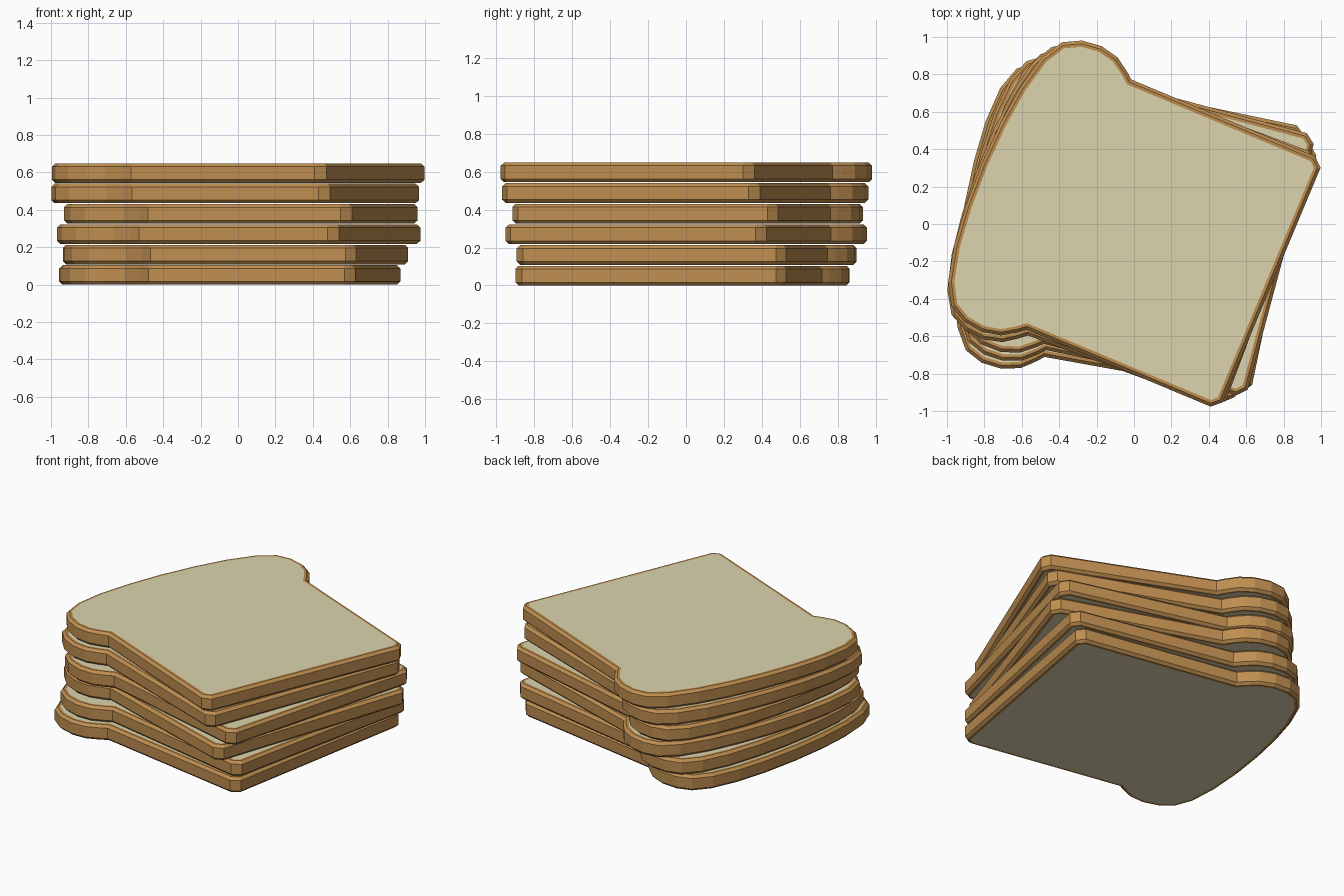
import bpy, bmesh
from math import radians

if "Cube" in bpy.data.objects:
    bpy.data.objects.remove(bpy.data.objects["Cube"])

HEIGHT, PITCH, CHAMFER, RIM = 0.104, 0.1088, 0.017, 0.016


def material(name, color):
    m = bpy.data.materials.new(name)
    m.diffuse_color = (*color, 1)
    m.use_nodes = True
    m.node_tree.nodes["Principled BSDF"].inputs["Base Color"].default_value = m.diffuse_color
    return m


crust = material("crust", (0.52, 0.27, 0.08))
crumb = material("crumb", (0.72, 0.66, 0.43))

# Right half of the bread outline, from the bottom corner up to the dome
half = [(0.68, -0.80), (0.725, -0.75), (0.725, 0.315), (0.757, 0.355),
        (0.806, 0.43), (0.828, 0.53), (0.815, 0.64), (0.765, 0.735),
        (0.65, 0.802), (0.46, 0.848), (0.24, 0.872), (0.0, 0.88)]
outline = half + [(-x, y) for x, y in reversed(half[:-1])]


def slice_mesh():
    bm = bmesh.new()
    base = bm.faces.new([bm.verts.new((x, y, CHAMFER)) for x, y in outline])
    # Crust wall
    ret = bmesh.ops.extrude_face_region(bm, geom=[base], use_keep_orig=True)
    top = next(g for g in ret["geom"] if isinstance(g, bmesh.types.BMFace))
    bmesh.ops.translate(bm, verts=top.verts, vec=(0, 0, HEIGHT - 2 * CHAMFER))
    bmesh.ops.recalc_face_normals(bm, faces=bm.faces)
    # Chamfered edge, then a flat crust rim around the crumb
    for face in (top, base):
        bmesh.ops.inset_individual(bm, faces=[face], thickness=CHAMFER,
                                   depth=CHAMFER, use_even_offset=True)
        bmesh.ops.inset_individual(bm, faces=[face], thickness=RIM,
                                   depth=0, use_even_offset=True)
        face.material_index = 1
    me = bpy.data.meshes.new("bread_slice")
    bm.to_mesh(me)
    bm.free()
    me.materials.append(crust)
    me.materials.append(crumb)
    return me


# Stack from bottom to top: turn in degrees, x and y offset
stack = [(79.8, -0.040, -0.053), (78.2, -0.012, -0.029), (71.4, 0.0, -0.024),
         (75.0, 0.012, -0.021), (69.5, -0.019, -0.027), (67.3, -0.003, -0.018)]
mesh = slice_mesh()
for i, (turn, x, y) in enumerate(stack):
    ob = bpy.data.objects.new(f"bread_slice_{i + 1}", mesh)
    ob.location = (x, y, i * PITCH)
    ob.rotation_euler.z = radians(turn)
    bpy.context.collection.objects.link(ob)
